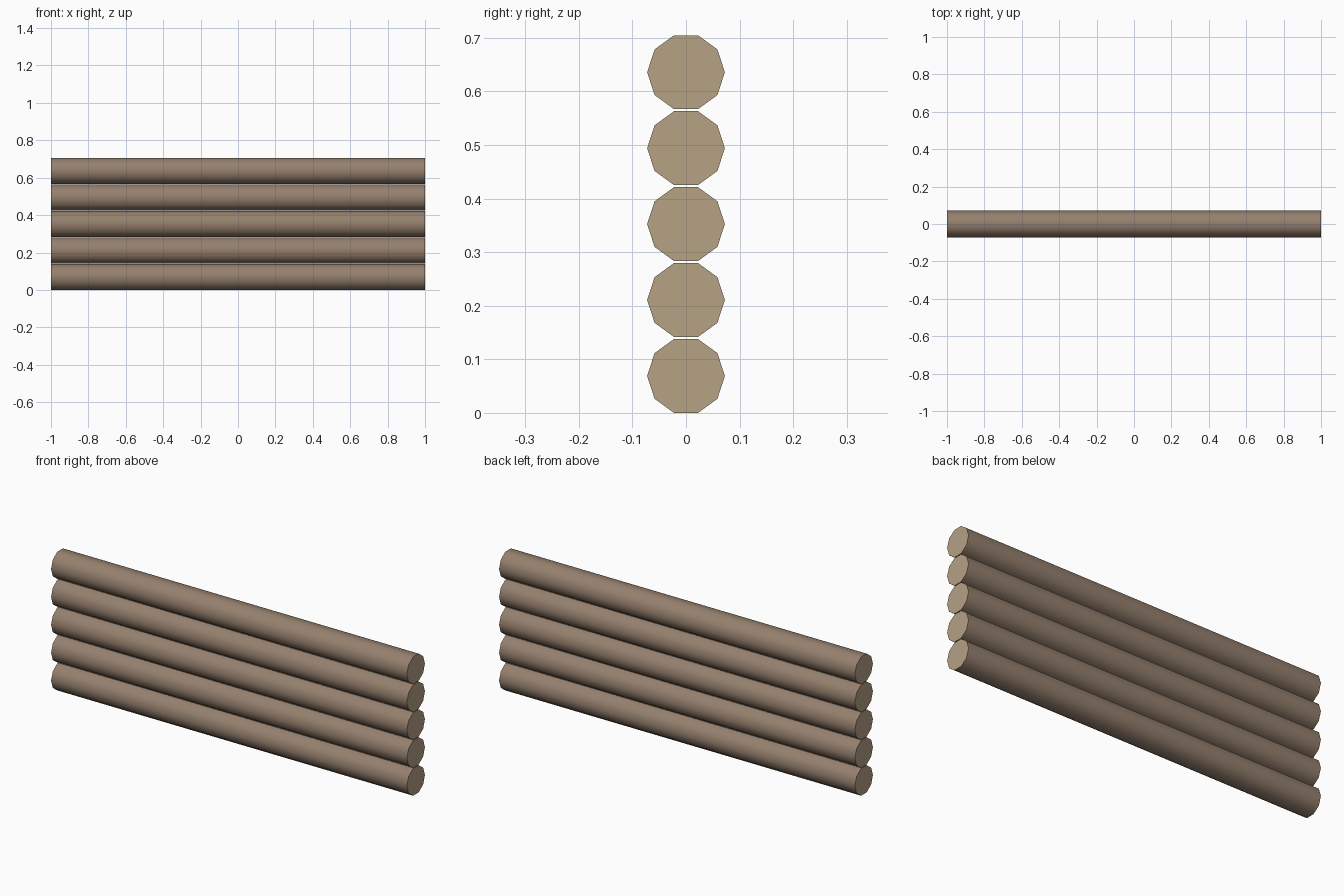
import bpy, math

if "Cube" in bpy.data.objects:
    bpy.data.objects.remove(bpy.data.objects["Cube"])

COUNT, RADIUS, PITCH, LENGTH = 5, 0.0725, 0.1417, 2.0
HALF_H = RADIUS * math.sin(math.radians(72))


def material(name, color):
    m = bpy.data.materials.new(name)
    m.diffuse_color = (*color, 1)
    m.use_nodes = True
    m.node_tree.nodes["Principled BSDF"].inputs["Base Color"].default_value = m.diffuse_color
    return m


bark = material("bark", (0.30, 0.215, 0.155))
cut_wood = material("cut_wood", (0.47, 0.36, 0.235))


# One ten-sided log lying along x, flat side down
def log(index):
    bpy.ops.mesh.primitive_cylinder_add(vertices=10, radius=RADIUS, depth=LENGTH)
    ob = bpy.context.object
    ob.name = f"log_{index + 1}"
    me = ob.data
    for v in me.vertices:
        x, y, z = v.co
        v.co = (z, y, -x)
    ob.location.z = HALF_H + index * PITCH
    me.materials.append(bark)
    me.materials.append(cut_wood)
    # Pale sawn ends
    for p in me.polygons:
        p.material_index = 1 if len(p.vertices) > 4 else 0
    bpy.ops.object.shade_smooth_by_angle(angle=math.radians(50))


# Stack of logs forming the wall
for i in range(COUNT):
    log(i)
